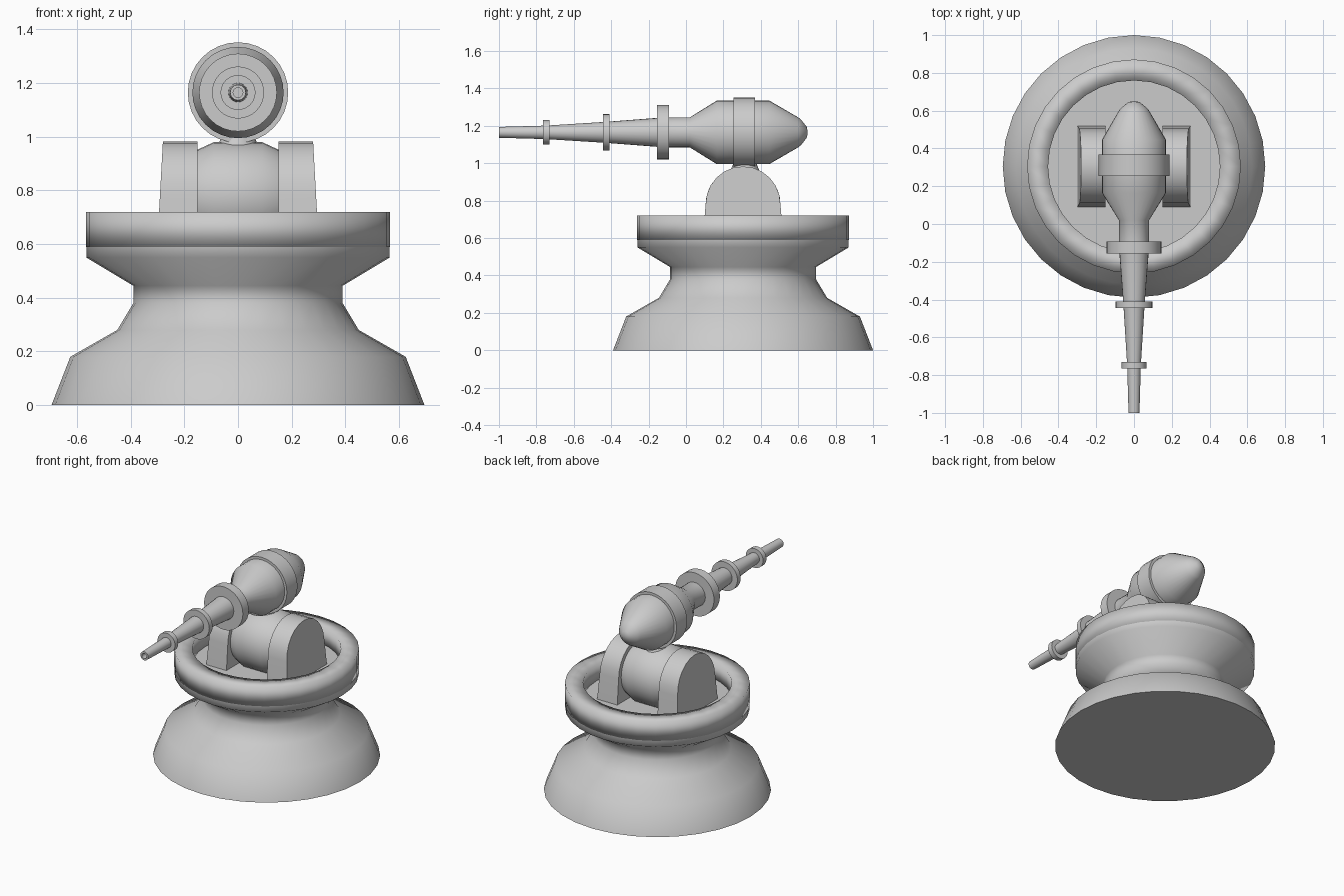
import bpy, bmesh, math
from mathutils import Matrix, Vector

cube = bpy.data.objects.get("Cube")
if cube:
    bpy.data.objects.remove(cube, do_unlink=True)

PIVOT_Y = 0.305   # shared vertical axis of base and mount
GUN_Z = 1.165     # height of the barrel axis

grey = bpy.data.materials.new("light_grey")
grey.use_nodes = True
colour = (0.6, 0.6, 0.6, 1)
grey.diffuse_color = colour
grey.node_tree.nodes["Principled BSDF"].inputs["Base Color"].default_value = colour


def finish(name, bm, smooth_angle):
    bmesh.ops.recalc_face_normals(bm, faces=bm.faces)
    mesh = bpy.data.meshes.new(name)
    bm.to_mesh(mesh)
    bm.free()
    obj = bpy.data.objects.new(name, mesh)
    bpy.context.collection.objects.link(obj)
    mesh.materials.append(grey)
    bpy.ops.object.select_all(action='DESELECT')
    obj.select_set(True)
    bpy.context.view_layer.objects.active = obj
    bpy.ops.object.shade_smooth_by_angle(angle=math.radians(smooth_angle))
    return obj


def lathe(name, profile, axis='Z', origin=(0, 0, 0), segments=32, smooth_angle=60, closed=False):
    """Revolve (radius, distance) points about an axis; ends are capped unless closed."""
    turn = {'Z': Matrix.Identity(3),
            'Y': Matrix.Rotation(-math.pi / 2, 3, 'X'),
            'X': Matrix.Rotation(math.pi / 2, 3, 'Y')}[axis]
    bm = bmesh.new()
    rings = []
    for r, d in profile:
        ring = []
        for i in range(segments):
            a = 2 * math.pi * i / segments
            p = turn @ Vector((r * math.cos(a), r * math.sin(a), d))
            ring.append(bm.verts.new(p + Vector(origin)))
        rings.append(ring)
    pairs = list(zip(rings, rings[1:]))
    if closed:
        pairs.append((rings[-1], rings[0]))
    else:
        bm.faces.new(rings[0])
        bm.faces.new(rings[-1])
    for low, high in pairs:
        for i in range(segments):
            j = (i + 1) % segments
            bm.faces.new((low[i], low[j], high[j], high[i]))
    return finish(name, bm, smooth_angle)


# Waisted pedestal with a flat floor, and the raised rim around it
lathe("pedestal", [(0.695, 0), (0.625, 0.18), (0.45, 0.28), (0.39, 0.38),
                   (0.39, 0.445), (0.565, 0.55), (0.565, 0.61)],
      origin=(0, PIVOT_Y, 0), smooth_angle=80)
lathe("rim", [(0.566, 0.59), (0.566, 0.72), (0.455, 0.72), (0.455, 0.59)],
      origin=(0, PIVOT_Y, 0), smooth_angle=95, closed=True)


# Round-topped brackets, slightly thicker at the foot
def bracket(name, side):
    arc = [math.pi * i / 12 for i in range(13)]
    outline = [(0.215, 0.6)] + [(0.2 * math.cos(a), 0.78 + 0.203 * math.sin(a)) for a in arc]
    outline.append((-0.215, 0.6))
    bm = bmesh.new()
    inner = [bm.verts.new((side * 0.15, PIVOT_Y + y, z)) for y, z in outline]
    outer = [bm.verts.new((side * (0.28 + 0.055 * (0.98 - z)), PIVOT_Y + y, z)) for y, z in outline]
    bm.faces.new(inner)
    bm.faces.new(outer)
    for i in range(len(outline)):
        j = (i + 1) % len(outline)
        bm.faces.new((inner[i], inner[j], outer[j], outer[i]))
    finish(name, bm, 60)


bracket("left_bracket", 1)
bracket("right_bracket", -1)

# Swivel drum between the brackets and the neck that carries the gun
lathe("swivel_drum", [(0.17, -0.155), (0.2, -0.09), (0.2, 0.09), (0.17, 0.155)],
      axis='X', origin=(0, PIVOT_Y, 0.78))
lathe("neck", [(0.085, 0.94), (0.05, 1.03)], origin=(0, PIVOT_Y + 0.01, 0), segments=16)

# Gun body and tapered barrel with a hollow muzzle
gun_axis = (0, 0, GUN_Z)
lathe("gun_body", [(0.08, -0.12), (0.08, 0.02), (0.17, 0.165), (0.17, 0.445),
                   (0.08, 0.6), (0.068, 0.615), (0.03, 0.645), (0.008, 0.65)],
      axis='Y', origin=gun_axis)
lathe("barrel", [(0.018, -0.95), (0.018, -1.0), (0.029, -1.0), (0.036, -0.75),
                 (0.056, -0.43), (0.08, -0.12)],
      axis='Y', origin=gun_axis, segments=24)


# Collars along the barrel and the band around the body
def collar(name, radius, start, end):
    lathe(name, [(radius, start), (radius, end)], axis='Y', origin=gun_axis)


collar("front_collar", 0.065, -0.765, -0.73)
collar("middle_collar", 0.097, -0.445, -0.41)
collar("rear_collar", 0.145, -0.155, -0.092)
collar("body_band", 0.187, 0.255, 0.368)
